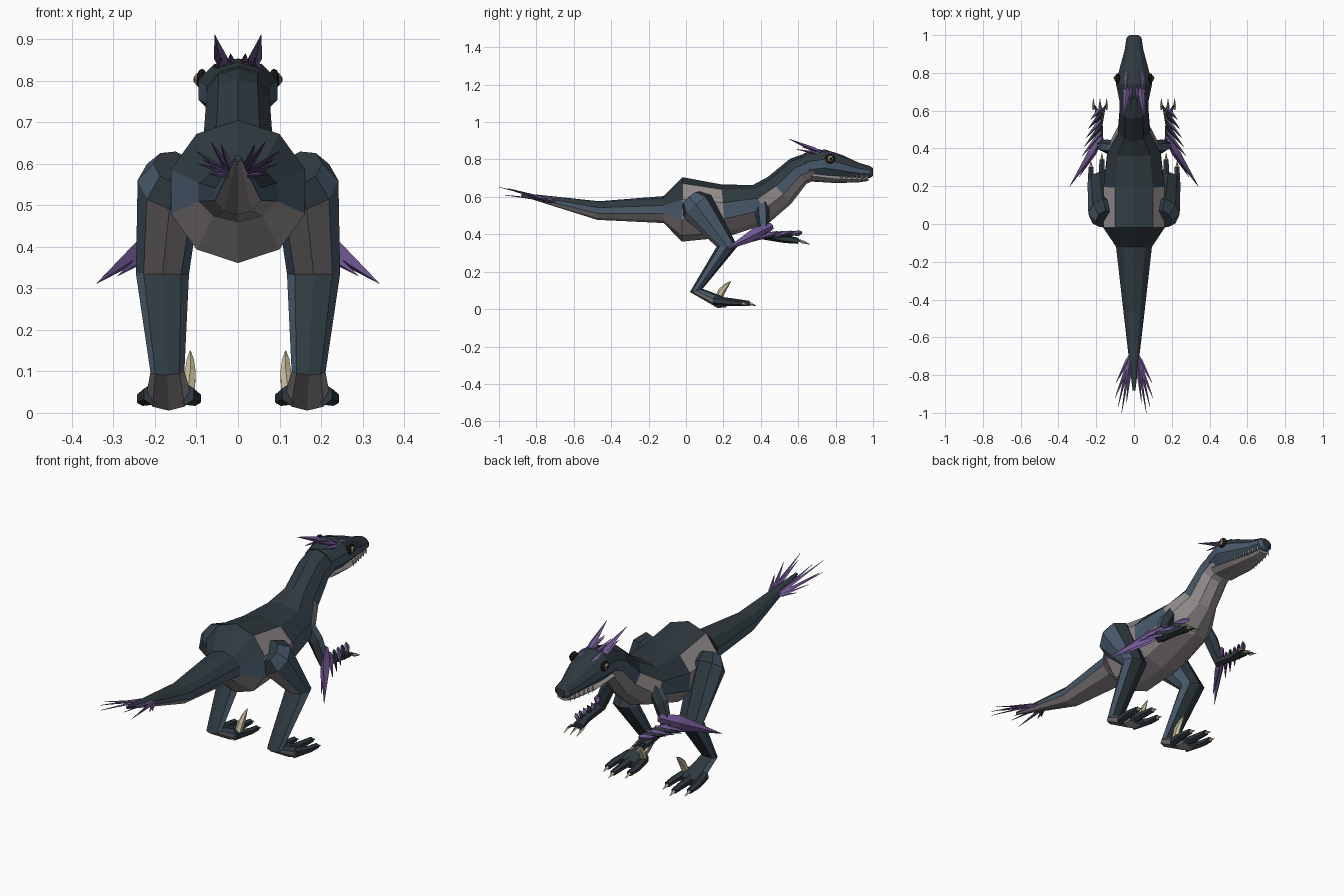
import bpy, bmesh, math
from mathutils import Vector

cube = bpy.data.objects.get("Cube")
if cube:
    bpy.data.objects.remove(cube)


def material(name, rgb):
    m = bpy.data.materials.new(name)
    m.use_nodes = True
    m.diffuse_color = (*rgb, 1)
    m.node_tree.nodes["Principled BSDF"].inputs["Base Color"].default_value = (*rgb, 1)
    return m


DARK = material("dark back", (0.028, 0.041, 0.05))
SLATE = material("slate side", (0.065, 0.1, 0.145))
GREY = material("grey belly", (0.29, 0.26, 0.265))
PURPLE = material("purple feather", (0.17, 0.1, 0.3))
CLAW = material("bone claw", (0.6, 0.52, 0.34))
BLACK = material("black eye", (0.01, 0.01, 0.012))
GOLD = material("gold iris", (0.3, 0.24, 0.12))


def finish(name, bm, mats):
    bmesh.ops.recalc_face_normals(bm, faces=bm.faces)
    me = bpy.data.meshes.new(name)
    bm.to_mesh(me)
    bm.free()
    for m in mats:
        me.materials.append(m)
    ob = bpy.data.objects.new(name, me)
    bpy.context.collection.objects.link(ob)
    return ob


def loft(name, stations, n, mats, rule=None, side=1):
    """Rings (x, y, z, half width, half height) skinned along their path.
    rule(segment, degrees from ring top, normal) gives the material index."""
    pts = [Vector((s[0] * side, s[1], s[2])) for s in stations]
    bm = bmesh.new()
    rings = []
    for i, p in enumerate(pts):
        t = Vector()
        if i > 0:
            t += (p - pts[i - 1]).normalized()
        if i < len(pts) - 1:
            t += (pts[i + 1] - p).normalized()
        t.normalize()
        across = Vector((1, 0, 0))
        across = (across - t * across.dot(t)).normalized()
        up = across.cross(t)
        hw, hh = stations[i][3:]
        ring = []
        for k in range(n):
            a = 2 * math.pi * k / n
            ring.append(bm.verts.new(p + across * hw * math.sin(a) + up * hh * math.cos(a)))
        rings.append(ring)
    tags = {}
    for i in range(len(rings) - 1):
        for k in range(n):
            j = (k + 1) % n
            f = bm.faces.new((rings[i][k], rings[i][j], rings[i + 1][j], rings[i + 1][k]))
            deg = (k + 0.5) * 360 / n
            tags[f] = (i, min(deg, 360 - deg))
    bm.faces.new(rings[0])
    bm.faces.new(rings[-1])
    bmesh.ops.recalc_face_normals(bm, faces=bm.faces)
    if rule:
        for f, (seg, deg) in tags.items():
            nrm = f.normal.copy()
            nrm.x *= side
            f.material_index = rule(seg, deg, nrm)
    return finish(name, bm, mats)


def blade(name, base, tip, hw, hh, mat, side=1, n=4):
    """Pointed shard, widest a third of the way along."""
    b, t = Vector(base), Vector(tip)
    mid = b.lerp(t, 0.3)
    loft(name, [(*b, hw * 0.5, hh * 0.5), (*mid, hw, hh), (*t, 0.001, 0.001)], n, [mat], side=side)


def ball(name, loc, scale, mat):
    bm = bmesh.new()
    bmesh.ops.create_uvsphere(bm, u_segments=10, v_segments=6, radius=1)
    for v in bm.verts:
        v.co = Vector(loc) + Vector(a * b for a, b in zip(v.co, scale))
    finish(name, bm, [mat])


# Torso, tail and neck
def body_rule(seg, deg, nrm):
    if deg > 110:
        return 2
    if (seg == 3 and deg > 40) or (seg == 5 and deg > 70):
        return 2
    return 1 if deg > 70 else 0


loft("body", [(0, -0.88, 0.613, 0.008, 0.008), (0, -0.47, 0.527, 0.058, 0.05),
              (0, -0.12, 0.532, 0.1, 0.072), (0, -0.02, 0.533, 0.17, 0.172),
              (0, 0.2, 0.525, 0.17, 0.142), (0, 0.4, 0.562, 0.145, 0.11),
              (0, 0.5, 0.635, 0.088, 0.095), (0, 0.6, 0.737, 0.08, 0.08),
              (0, 0.7, 0.775, 0.08, 0.075)], 10, [DARK, SLATE, GREY], body_rule)

# Head
loft("head", [(0, 0.64, 0.765, 0.078, 0.07), (0, 0.74, 0.778, 0.1, 0.076),
              (0, 0.82, 0.762, 0.08, 0.064), (0, 0.92, 0.74, 0.052, 0.042),
              (0, 0.985, 0.732, 0.042, 0.032), (0, 1.0, 0.732, 0.025, 0.02)],
     10, [DARK, SLATE], lambda s, d, n: 1 if d > 70 else 0)
loft("lower_jaw", [(0, 0.67, 0.712, 0.075, 0.03), (0, 0.8, 0.696, 0.068, 0.022),
                   (0, 0.92, 0.692, 0.042, 0.015), (0, 0.975, 0.697, 0.03, 0.012)],
     8, [GREY])


def leg_rule(seg, deg, nrm):
    if seg < 2 and nrm.z < -0.35:
        return 2
    if seg >= 3 and nrm.z < -0.4:
        return 2
    return 1 if abs(nrm.x) > 0.5 else 0


for side, word in ((1, "left"), (-1, "right")):
    # Eyes
    ball(f"{word}_eye_rim", (side * 0.087, 0.77, 0.803), (0.014, 0.028, 0.026), BLACK)
    ball(f"{word}_iris", (side * 0.094, 0.772, 0.803), (0.012, 0.017, 0.017), GOLD)
    ball(f"{word}_pupil", (side * 0.102, 0.773, 0.803), (0.006, 0.008, 0.009), BLACK)

    # Teeth
    for i in range(6):
        y = 0.83 + i * 0.028
        x = 0.062 - i * 0.0055
        blade(f"{word}_tooth_{i}", (x, y, 0.716), (x, y, 0.686), 0.005, 0.006, CLAW, side)

    # Crest
    blade(f"{word}_crest_long", (0.034, 0.74, 0.828), (0.056, 0.55, 0.91), 0.017, 0.013, PURPLE, side)
    blade(f"{word}_crest_low", (0.05, 0.74, 0.825), (0.04, 0.59, 0.855), 0.012, 0.009, PURPLE, side)
    blade(f"{word}_crest_inner", (0.015, 0.74, 0.842), (0.018, 0.62, 0.865), 0.009, 0.008, PURPLE, side)
    blade(f"{word}_brow", (0.035, 0.8, 0.825), (0.045, 0.71, 0.85), 0.012, 0.008, PURPLE, side)

    # Leg
    loft(f"{word}_leg", [(0.15, 0.025, 0.59, 0.055, 0.06), (0.165, 0.06, 0.55, 0.078, 0.095),
                         (0.182, 0.22, 0.335, 0.064, 0.056), (0.17, 0.055, 0.1, 0.041, 0.035),
                         (0.167, 0.18, 0.038, 0.055, 0.034), (0.167, 0.22, 0.032, 0.05, 0.022)],
         8, [DARK, SLATE, GREY], leg_rule, side)

    # Toes and their claws
    for i, (x0, x1, y1) in enumerate(((0.125, 0.105, 0.3), (0.167, 0.17, 0.34), (0.208, 0.228, 0.3))):
        loft(f"{word}_toe_{i}", [(x0, 0.15, 0.045, 0.022, 0.026), (x1, y1 - 0.06, 0.035, 0.018, 0.018),
                                 (x1, y1, 0.03, 0.015, 0.014)], 6, [DARK], side=side)
        blade(f"{word}_toe_claw_{i}", (x1, y1 - 0.015, 0.033), (x1, y1 + 0.035, 0.018), 0.009, 0.01, CLAW, side)
    loft(f"{word}_sickle_claw", [(0.12, 0.17, 0.05, 0.018, 0.018), (0.115, 0.19, 0.095, 0.015, 0.02),
                                 (0.115, 0.215, 0.125, 0.01, 0.013), (0.115, 0.24, 0.15, 0.001, 0.001)],
         6, [CLAW], side=side)

    # Arm and hand
    loft(f"{word}_arm", [(0.1, 0.405, 0.57, 0.03, 0.035), (0.145, 0.41, 0.5, 0.034, 0.038),
                         (0.185, 0.42, 0.395, 0.027, 0.03), (0.185, 0.53, 0.375, 0.022, 0.022),
                         (0.18, 0.6, 0.365, 0.03, 0.016)], 6, [DARK, SLATE],
         lambda s, d, n: 1 if n.x > 0.6 and s < 2 else 0, side)
    for i, x in enumerate((0.145, 0.18, 0.215)):
        blade(f"{word}_finger_{i}", (0.18, 0.56, 0.37), (x, 0.64, 0.362), 0.013, 0.012, DARK, side, 5)
        blade(f"{word}_hand_claw_{i}", (x, 0.605, 0.366), (x, 0.665, 0.345), 0.008, 0.008, CLAW, side)

    # Arm feathers, longest at the elbow
    blade(f"{word}_long_feather", (0.17, 0.46, 0.445), (0.34, 0.2, 0.312), 0.022, 0.036, PURPLE, side)
    blade(f"{word}_long_under_feather", (0.18, 0.43, 0.41), (0.29, 0.25, 0.33), 0.014, 0.02, PURPLE, side)
    for i in range(5):
        y = 0.46 + i * 0.032
        blade(f"{word}_arm_feather_{i}", (0.17, y + 0.03, 0.41), (0.275 - i * 0.011, y - 0.1 + i * 0.016, 0.365 + i * 0.008),
              0.012, 0.016, PURPLE if i % 2 == 0 else DARK, side)

    # Tail fan
    for i, tip in enumerate(((0.065, -1.0, 0.652), (0.04, -0.95, 0.645), (0.1, -0.92, 0.63),
                             (0.085, -0.97, 0.61), (0.095, -0.84, 0.6), (0.07, -0.78, 0.575))):
        blade(f"{word}_tail_feather_{i}", (0.012, -0.66 - 0.02 * (i % 3), 0.572), tip, 0.011, 0.007, PURPLE, side)
